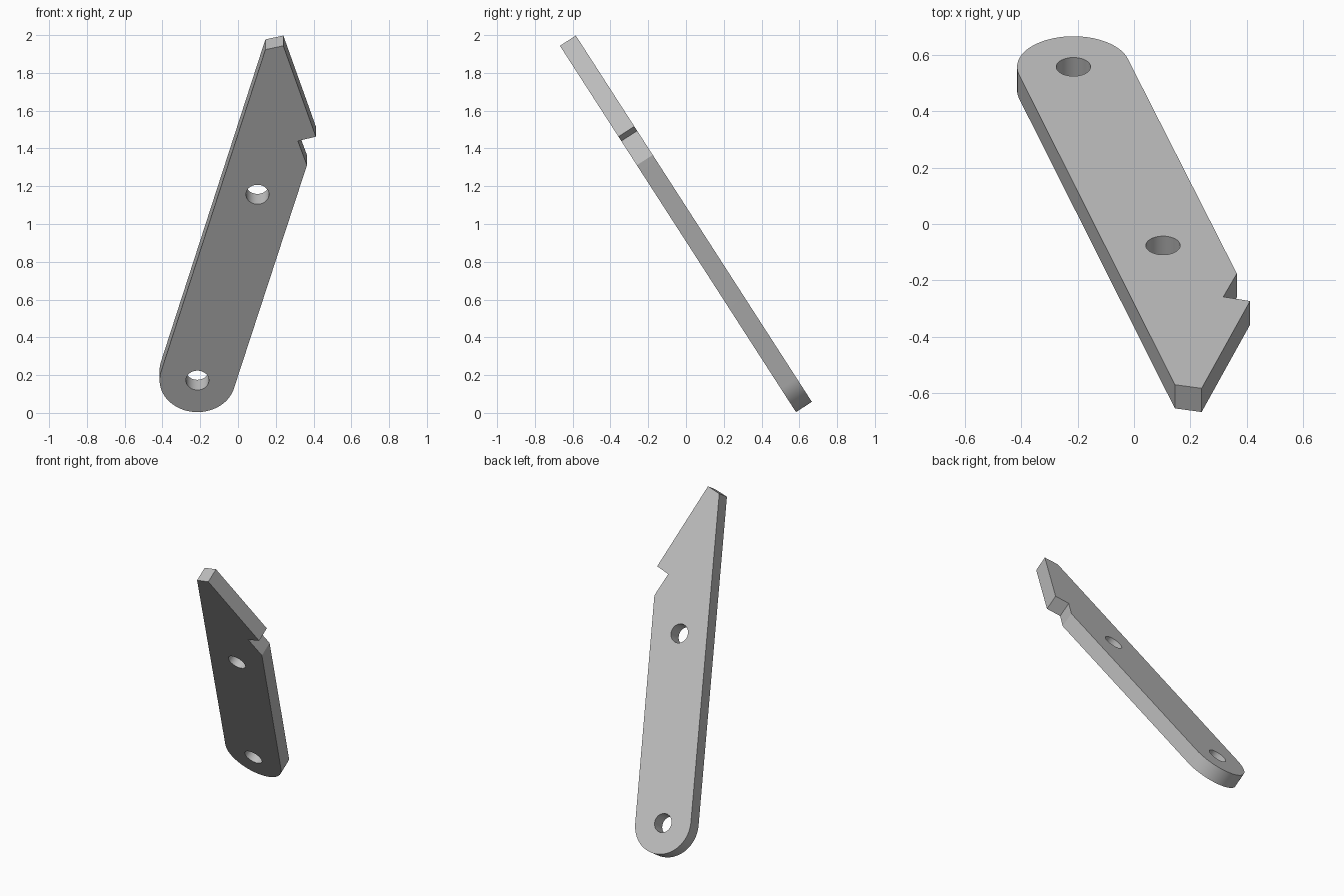
import bpy, bmesh
from math import sin, cos, radians, pi
from mathutils import Matrix, Vector

cube = bpy.data.objects.get("Cube")
if cube:
    bpy.data.objects.remove(cube, do_unlink=True)

THICK = 0.1
LEAN = radians(122.8)       # tilt of the flat plate
AXIS = radians(74.8)        # direction of the bar within the plate
PIVOT = Vector((-0.215, 0.205))
END_RADIUS = 0.2
HOLE_RADIUS = 0.061
HOLE_SPACING = 1.213

# Single metal colour
metal = bpy.data.materials.new("light grey metal")
metal.use_nodes = True
grey = (0.52, 0.52, 0.52, 1)
metal.diffuse_color = grey
metal.node_tree.nodes["Principled BSDF"].inputs["Base Color"].default_value = grey


def prism(name, outline, low, high):
    """Extrude a flat counter-clockwise outline between two heights."""
    bm = bmesh.new()
    face = bm.faces.new([bm.verts.new((x, y, low)) for x, y in outline])
    top = bmesh.ops.extrude_face_region(bm, geom=[face])["geom"]
    bmesh.ops.translate(bm, vec=(0, 0, high - low),
                        verts=[g for g in top if isinstance(g, bmesh.types.BMVert)])
    bmesh.ops.recalc_face_normals(bm, faces=bm.faces)
    mesh = bpy.data.meshes.new(name)
    bm.to_mesh(mesh)
    bm.free()
    mesh.materials.append(metal)
    obj = bpy.data.objects.new(name, mesh)
    bpy.context.collection.objects.link(obj)
    return obj


def arc(centre, radius, start, sweep, steps):
    return [(centre.x + radius * cos(start + sweep * i / steps),
             centre.y + radius * sin(start + sweep * i / steps))
            for i in range(steps + 1)]


# Bar outline: rounded foot, notched shoulder and slanted tip
outline = arc(PIVOT, END_RADIUS, AXIS + pi / 2, pi, 40)
outline += [(0.365, 1.56), (0.317, 1.712), (0.412, 1.74), (0.24, 2.312), (0.145, 2.288)]
bar = prism("notched_bar", outline, -THICK, 0)

# Two round holes along the bar
for i in range(2):
    centre = PIVOT + Vector((cos(AXIS), sin(AXIS))) * HOLE_SPACING * i
    cutter = prism("hole_cutter", arc(centre, HOLE_RADIUS, 0, 2 * pi, 40)[:-1], -2 * THICK, THICK)
    cutter.hide_render = True
    cut = bar.modifiers.new("hole", 'BOOLEAN')
    cut.operation = 'DIFFERENCE'
    cut.solver = 'EXACT'
    cut.object = cutter
    bpy.context.view_layer.objects.active = bar
    bpy.ops.object.modifier_apply(modifier=cut.name)
    bpy.data.objects.remove(cutter, do_unlink=True)

# Lean the plate into position and smooth the round edges
bar.data.transform(Matrix.Translation((0, 0.585, 0)) @ Matrix.Rotation(LEAN, 4, 'X'))
bpy.ops.object.select_all(action='DESELECT')
bar.select_set(True)
bpy.context.view_layer.objects.active = bar
bpy.ops.object.shade_smooth_by_angle(angle=radians(30))
